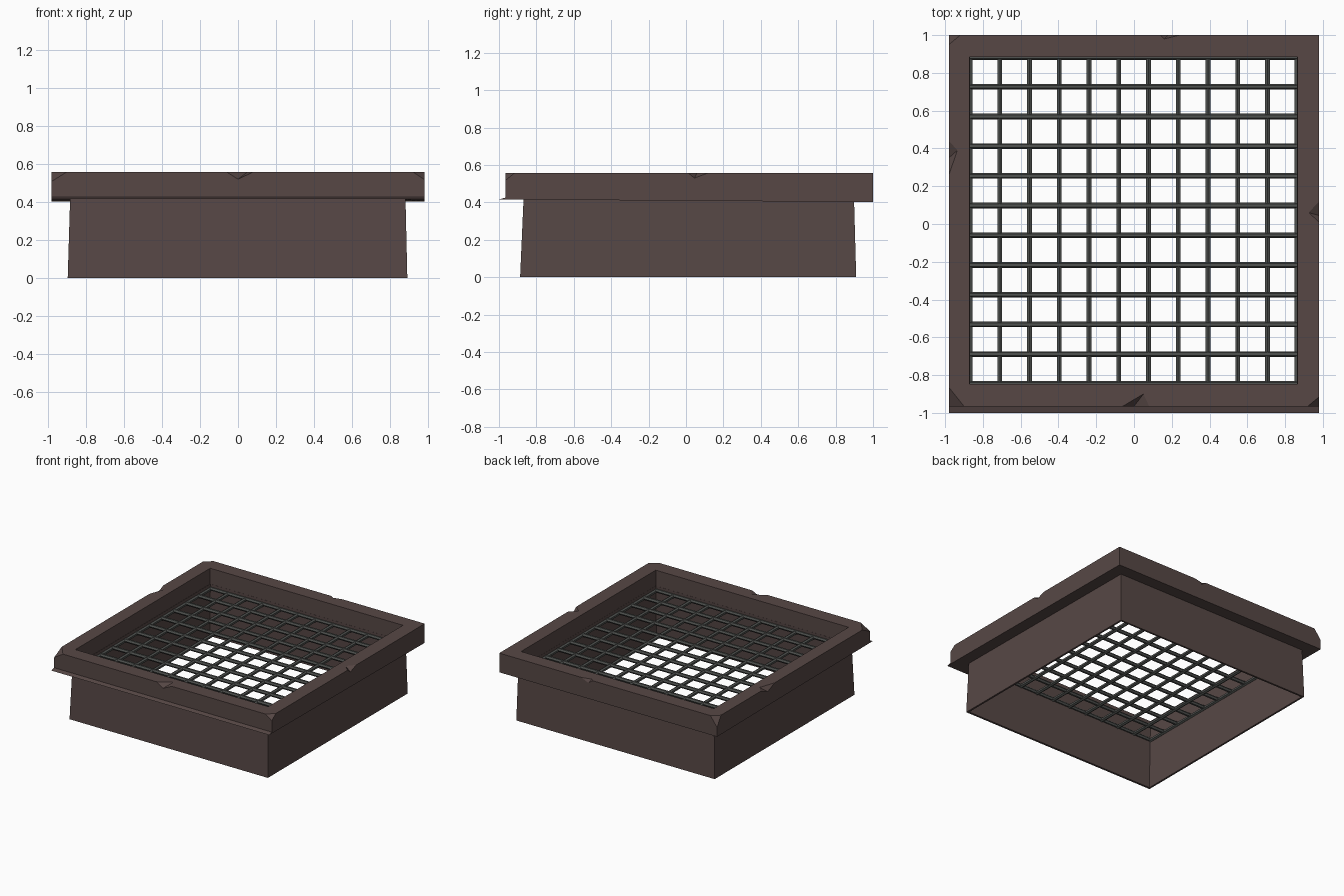
import bpy, bmesh
from math import pi
from mathutils import Vector, Matrix

if "Cube" in bpy.data.objects:
    bpy.data.objects.remove(bpy.data.objects["Cube"])


def material(name, rgb):
    m = bpy.data.materials.new(name)
    m.diffuse_color = (*rgb, 1)
    m.use_nodes = True
    m.node_tree.nodes["Principled BSDF"].inputs["Base Color"].default_value = m.diffuse_color
    return m


WOOD = material("dark_wood", (0.095, 0.064, 0.06))
WIRE = material("grey_wire", (0.08, 0.085, 0.08))


def finish(name, bm, mat):
    bmesh.ops.recalc_face_normals(bm, faces=bm.faces)
    me = bpy.data.meshes.new(name)
    bm.to_mesh(me)
    bm.free()
    me.materials.append(mat)
    ob = bpy.data.objects.new(name, me)
    bpy.context.collection.objects.link(ob)
    return ob


def frame(name, rings):
    """Closed rectangular frame lofted through rings (x0, x1, y0, y1, z_front, z_back)."""
    bm = bmesh.new()
    loops = []
    for x0, x1, y0, y1, zf, zb in rings:
        loops.append([bm.verts.new(p) for p in
                      ((x0, y0, zf), (x1, y0, zf), (x1, y1, zb), (x0, y1, zb))])
    for a, b in zip(loops, loops[1:] + loops[:1]):
        for i in range(4):
            j = (i + 1) % 4
            bm.faces.new((a[i], a[j], b[j], b[i]))
    return finish(name, bm, WOOD)


# Lower box walls, slightly flared toward the ground
frame("box_walls", [
    (-0.895, 0.89, -0.887, 0.91, 0, 0),
    (-0.882, 0.88, -0.868, 0.898, 0.43, 0.43),
    (-0.868, 0.864, -0.846, 0.884, 0.43, 0.43),
    (-0.88, 0.875, -0.87, 0.895, 0, 0)])

# Upper rim with a thin lip along the front bottom edge
T = 0.558
rim = frame("rim", [
    (-0.98, 0.98, -1.0, 1.0, 0.416, 0.402),
    (-0.98, 0.98, -0.965, 1.0, 0.426, 0.412),
    (-0.98, 0.98, -0.965, 1.0, T, T),
    (-0.87, 0.865, -0.847, 0.885, T, T),
    (-0.87, 0.865, -0.847, 0.885, 0.415, 0.404)])

# Chips: tetrahedra grown about a point on the cut, so the cut planes stay in place
cut = bmesh.new()


def chip(points, on_cut):
    pts = [Vector(p) for p in points]
    m = sum((pts[i] for i in on_cut), Vector()) / len(on_cut)
    v = [cut.verts.new(m + (p - m) * 1.5) for p in pts]
    for f in ((0, 1, 2), (0, 1, 3), (0, 2, 3), (1, 2, 3)):
        cut.faces.new([v[i] for i in f])


# edge notches: two points on the edge, one inward, one down
for a, b, c, d in (
        ((-0.06, -0.965, T), (0.08, -0.965, T), (0.05, -0.9, T), (0, -0.965, 0.52)),
        ((0.98, 0.01, T), (0.98, 0.12, T), (0.925, 0.06, T), (0.98, 0.045, 0.53)),
        ((-0.98, 0.26, T), (-0.98, 0.44, T), (-0.935, 0.39, T), (-0.98, 0.35, 0.52)),
        ((0.14, 1, T), (0.24, 1, T), (0.16, 0.98, T), (0.18, 1, 0.53))):
    chip((a, b, c, d), (2, 3))
# corner chips: three points on the edges, then the corner itself
for x, y, dx, dy, dz in ((-0.98, -0.965, 0.08, 0.1, 0.05),
                         (0.98, -0.965, -0.06, 0.05, 0.04),
                         (-0.98, 1, 0.06, -0.05, 0.08)):
    chip(((x + dx, y, T), (x, y + dy, T), (x, y, T - dz), (x, y, T)), (0, 1, 2))
cutter = finish("chip_cutter", cut, WOOD)
cutter.hide_render = True
mod = rim.modifiers.new("chips", 'BOOLEAN')
mod.operation = 'DIFFERENCE'
mod.solver = 'EXACT'
mod.object = cutter
bpy.context.view_layer.objects.active = rim
bpy.ops.object.modifier_apply(modifier=mod.name)
bpy.data.objects.remove(cutter)


# Wire mesh: twelve rods each way
def rods(name, along_x, z):
    bm = bmesh.new()
    for i in range(12):
        t = i / 11
        if along_x:
            m = Matrix.Translation((0, -0.846 + 1.73 * t, z)) @ Matrix.Rotation(pi / 2, 4, 'Y')
        else:
            m = Matrix.Translation((-0.868 + 1.732 * t, 0.019, z)) @ Matrix.Rotation(pi / 2, 4, 'X')
        bmesh.ops.create_cone(bm, cap_ends=True, segments=6, radius1=0.015,
                              radius2=0.015, depth=1.74, matrix=m)
    return finish(name, bm, WIRE)


rods("mesh_rods_across", True, 0.395)
rods("mesh_rods_lengthwise", False, 0.39)
